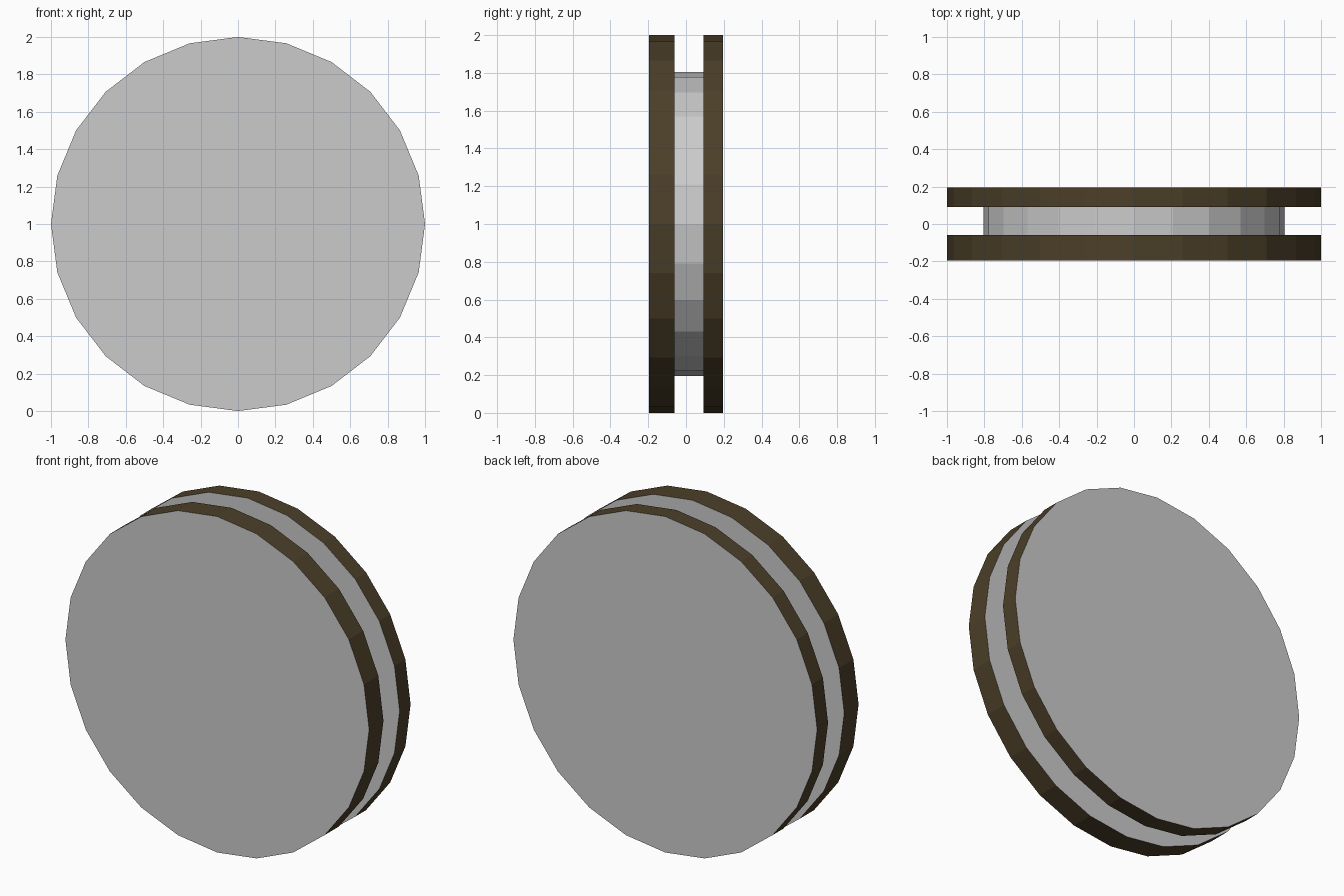
import bpy, bmesh, math

if "Cube" in bpy.data.objects:
    bpy.data.objects.remove(bpy.data.objects["Cube"])

SIDES = 24
CENTRE_Z = 1.0


def material(name, rgb):
    m = bpy.data.materials.new(name)
    m.diffuse_color = (*rgb, 1)
    m.use_nodes = True
    m.node_tree.nodes["Principled BSDF"].inputs["Base Color"].default_value = m.diffuse_color
    return m


grey = material("grey", (0.8, 0.8, 0.8))
dark = material("dark_rim", (0.072, 0.05, 0.022))

# Half section of the grooved wheel: (y, radius), front to back
profile = [(-0.195, 1.0), (-0.06, 1.0), (-0.06, 0.805),
           (0.092, 0.805), (0.092, 1.0), (0.195, 1.0)]
DARK_BANDS = (0, 4)  # profile segments forming the two outer rims

bm = bmesh.new()
rings = []
for y, r in profile:
    ring = []
    for i in range(SIDES):
        a = math.tau * i / SIDES
        ring.append(bm.verts.new((r * math.cos(a), y, CENTRE_Z + r * math.sin(a))))
    rings.append(ring)

# Rims, groove walls and hub
for k in range(len(rings) - 1):
    for i in range(SIDES):
        j = (i + 1) % SIDES
        f = bm.faces.new((rings[k][i], rings[k][j], rings[k + 1][j], rings[k + 1][i]))
        f.material_index = 1 if k in DARK_BANDS else 0

# Flat front and back discs
bm.faces.new(rings[0])
bm.faces.new(rings[-1])
bmesh.ops.recalc_face_normals(bm, faces=bm.faces[:])

mesh = bpy.data.meshes.new("grooved_wheel")
bm.to_mesh(mesh)
bm.free()
mesh.materials.append(grey)
mesh.materials.append(dark)
wheel = bpy.data.objects.new("grooved_wheel", mesh)
bpy.context.collection.objects.link(wheel)
